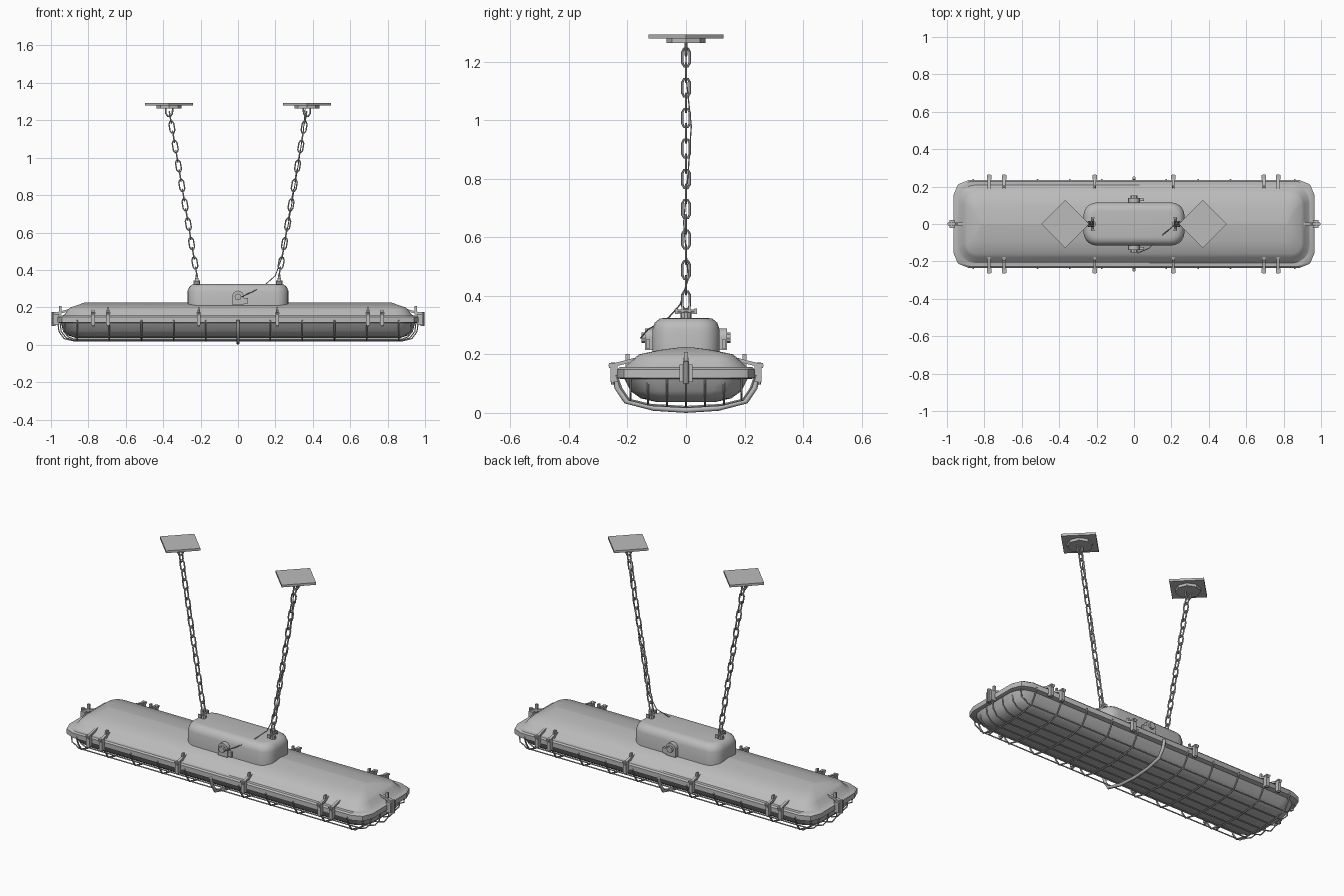
import bpy, bmesh, math
from mathutils import Vector, Matrix

old = bpy.data.objects.get("Cube")
if old:
    bpy.data.objects.remove(old, do_unlink=True)

grey = bpy.data.materials.new("plain grey")
grey.use_nodes = True
grey.diffuse_color = (0.5, 0.5, 0.5, 1)
grey.node_tree.nodes["Principled BSDF"].inputs["Base Color"].default_value = (0.5, 0.5, 0.5, 1)


def finish(bm, name, smooth=True):
    bmesh.ops.recalc_face_normals(bm, faces=bm.faces)
    mesh = bpy.data.meshes.new(name)
    bm.to_mesh(mesh)
    bm.free()
    ob = bpy.data.objects.new(name, mesh)
    bpy.context.collection.objects.link(ob)
    mesh.materials.append(grey)
    bpy.ops.object.select_all(action='DESELECT')
    bpy.context.view_layer.objects.active = ob
    ob.select_set(True)
    if smooth:
        bpy.ops.object.shade_smooth_by_angle(angle=math.radians(35))
    return ob


def outline(hx, hy, r, z, seg=4):
    """Rounded rectangle at one height."""
    pts = []
    for k, (sx, sy) in enumerate([(1, 1), (-1, 1), (-1, -1), (1, -1)]):
        for i in range(seg + 1):
            a = math.pi / 2 * (k + i / seg)
            pts.append((sx * (hx - r) + r * math.cos(a), sy * (hy - r) + r * math.sin(a), z))
    return pts


def loft(name, rings, seg=4, smooth=True):
    """Rings are (half x, half y, corner radius, z), from bottom to top."""
    bm = bmesh.new()
    loops = [[bm.verts.new(p) for p in outline(*r, seg=seg)] for r in rings]
    n = len(loops[0])
    for a, b in zip(loops, loops[1:]):
        for i in range(n):
            bm.faces.new((a[i], a[(i + 1) % n], b[(i + 1) % n], b[i]))
    bm.faces.new(loops[0])
    bm.faces.new(loops[-1])
    return finish(bm, name, smooth)


def tube(name, paths, radius, cyclic=False, res=1):
    """Round wires along point lists, turned into one mesh."""
    cu = bpy.data.curves.new(name, 'CURVE')
    cu.dimensions = '3D'
    cu.bevel_depth = radius
    cu.bevel_resolution = res
    cu.use_fill_caps = True
    for path in paths:
        sp = cu.splines.new('POLY')
        sp.points.add(len(path) - 1)
        for p, co in zip(sp.points, path):
            p.co = (*co, 1)
        sp.use_cyclic_u = cyclic
    ob = bpy.data.objects.new(name, cu)
    bpy.context.collection.objects.link(ob)
    cu.materials.append(grey)
    bpy.ops.object.select_all(action='DESELECT')
    bpy.context.view_layer.objects.active = ob
    ob.select_set(True)
    bpy.ops.object.convert(target='MESH')
    bpy.ops.object.shade_smooth_by_angle(angle=math.radians(50))


def add_box(bm, c, size, rot=None):
    m = Matrix.Translation(c) @ (rot or Matrix()) @ Matrix.Diagonal((*size, 1))
    bmesh.ops.create_cube(bm, size=1, matrix=m)


def add_cyl(bm, c, r, h, axis='Z', seg=10):
    rot = {'Z': Matrix(), 'Y': Matrix.Rotation(math.pi / 2, 4, 'X'),
           'X': Matrix.Rotation(math.pi / 2, 4, 'Y')}[axis]
    bmesh.ops.create_cone(bm, cap_ends=True, segments=seg, radius1=r, radius2=r, depth=h,
                          matrix=Matrix.Translation(c) @ rot)


# Lamp body: lower diffuser, clamped rim, ridged cover
loft("diffuser", [(0.87, 0.10, 0.06, 0.037), (0.91, 0.155, 0.09, 0.05), (0.935, 0.19, 0.10, 0.075),
                  (0.95, 0.215, 0.09, 0.125)])
loft("rim", [(0.95, 0.222, 0.08, 0.115), (0.965, 0.235, 0.08, 0.12), (0.965, 0.235, 0.08, 0.148),
             (0.955, 0.228, 0.08, 0.156)], seg=2)
loft("cover", [(0.945, 0.215, 0.09, 0.15), (0.925, 0.2, 0.09, 0.165), (0.91, 0.178, 0.07, 0.186),
               (0.895, 0.16, 0.06, 0.2), (0.85, 0.09, 0.04, 0.215), (0.82, 0.004, 0.003, 0.226)])

# Junction box with a cable gland on each long side
loft("junction_box", [(0.27, 0.115, 0.07, 0.2), (0.27, 0.115, 0.07, 0.285), (0.262, 0.107, 0.065, 0.308),
                      (0.245, 0.09, 0.055, 0.322), (0.225, 0.07, 0.04, 0.325)], seg=5)
bm = bmesh.new()
for s in (-1, 1):
    add_box(bm, (0, s * 0.122, 0.237), (0.062, 0.035, 0.045))
    add_cyl(bm, (0, s * 0.122, 0.258), 0.031, 0.035, 'Y', 14)
    add_cyl(bm, (0, s * 0.142, 0.256), 0.018, 0.02, 'Y', 8)
    add_box(bm, (0.04, s * 0.13, 0.235), (0.025, 0.014, 0.03))
finish(bm, "cable_glands")

# Clamps along both long edges: jaw, arm and bolt
bm = bmesh.new()
for x in (-0.775, -0.695, -0.21, 0.21, 0.695, 0.77):
    for s in (-1, 1):
        add_box(bm, (x, s * 0.246, 0.135), (0.02, 0.024, 0.06))
        add_box(bm, (x, s * 0.218, 0.171), (0.014, 0.095, 0.012), Matrix.Rotation(-s * 0.25, 4, 'X'))
        add_cyl(bm, (x, s * 0.25, 0.135), 0.007, 0.075)
        add_box(bm, (x, s * 0.25, 0.167), (0.024, 0.026, 0.008))
        if abs(x) < 0.7:
            add_box(bm, (x, s * 0.2, 0.178), (0.01, 0.014, 0.045))
finish(bm, "edge_clamps", False)

# Clamps on the two ends
bm = bmesh.new()
for s in (-1, 1):
    add_box(bm, (s * 0.972, 0, 0.135), (0.03, 0.045, 0.06))
    add_box(bm, (s * 0.945, 0, 0.174), (0.09, 0.018, 0.012), Matrix.Rotation(s * 0.25, 4, 'Y'))
    add_cyl(bm, (s * 0.986, 0, 0.138), 0.011, 0.075)
    add_box(bm, (s * 0.95, 0, 0.185), (0.014, 0.012, 0.045))
finish(bm, "end_clamps", False)


# Wire guard: cross hoops, lengthwise wires and a heavy middle strap
def mirrored(half):
    return half + [(-a, z) for a, z in reversed(half) if a]


section = [(-0.238, 0.13), (-0.222, 0.085), (-0.195, 0.045), (-0.12, 0.027), (0, 0.02)]
hoops = [[(x * 0.172, y, z) for y, z in mirrored(section)] for x in range(-5, 6) if x]
wires = []
for y, z in ((0, 0.021), (0.065, 0.024), (0.13, 0.03), (0.19, 0.045)):
    e = 0.012 * y / 0.065
    end = [(-0.965 + e, 0.13), (-0.957 + e, 0.07), (-0.93 + e, z + 0.012), (-0.88, z)]
    for s in ((-1, 1) if y else (1,)):
        wires.append([(x, s * y, h) for x, h in mirrored(end)])
tube("guard_hoops", hoops, 0.0045)
tube("guard_wires", wires, 0.0035)
strap = [(-0.247, 0.13), (-0.235, 0.085), (-0.205, 0.04), (-0.11, 0.016), (0, 0.009)]
tube("guard_strap", [[(0, y, z) for y, z in mirrored(strap)]], 0.009, res=2)

# Suspension on each side: eye bolt, chain, hook and ceiling plate
LINKS = 17
for s, side in ((-1, "right"), (1, "left")):
    low, high = Vector((s * 0.222, 0, 0.385)), Vector((s * 0.362, 0, 1.215))
    axis = (high - low).normalized()
    across = Vector((0, 1, 0)).cross(axis)
    links = []
    for i in range(LINKS):
        c = low.lerp(high, i / (LINKS - 1))
        w = across if i % 2 else Vector((0, 1, 0))
        links.append([c + w * 0.013 * a + axis * 0.031 * b for a, b in
                      ((1, 0.6), (0.5, 1), (-0.5, 1), (-1, 0.6), (-1, -0.6), (-0.5, -1), (0.5, -1), (1, -0.6))])
    tube(side + "_chain", links, 0.0042, cyclic=True)
    top = s * 0.368
    tube(side + "_hook", [[(top - 0.019, 0, 1.27), (top - 0.017, 0, 1.235), (top - 0.008, 0, 1.222),
                           (top + 0.008, 0, 1.222), (top + 0.017, 0, 1.235), (top + 0.019, 0, 1.27)]], 0.005)
    bm = bmesh.new()
    add_cyl(bm, (s * 0.22, 0, 0.332), 0.018, 0.022)
    add_cyl(bm, (s * 0.22, 0, 0.347), 0.007, 0.07, 'Y', 8)
    for k in (-1, 1):
        add_box(bm, (s * 0.22, k * 0.033, 0.347), (0.018, 0.008, 0.018))
        add_box(bm, (s * 0.22, k * 0.012, 0.355), (0.014, 0.006, 0.04))
    finish(bm, side + "_eye_bolt")
    bm = bmesh.new()
    add_box(bm, (top, 0, 1.286), (0.182, 0.182, 0.013), Matrix.Rotation(math.pi / 4, 4, 'Z'))
    add_cyl(bm, (top, 0, 1.272), 0.067, 0.016, seg=8)
    finish(bm, side + "_ceiling_plate", False)

# Thin supply cable from the front gland up along the left chain
tube("supply_cable", [[(0.02, -0.155, 0.256), (0.08, -0.13, 0.285), (0.15, -0.06, 0.325), (0.2, -0.02, 0.37),
                       (0.232, 0.008, 0.46), (0.27, -0.008, 0.65), (0.3, 0.008, 0.83),
                       (0.325, 0.018, 0.98), (0.35, 0.0, 1.15), (0.36, 0.0, 1.265)]], 0.0025)
